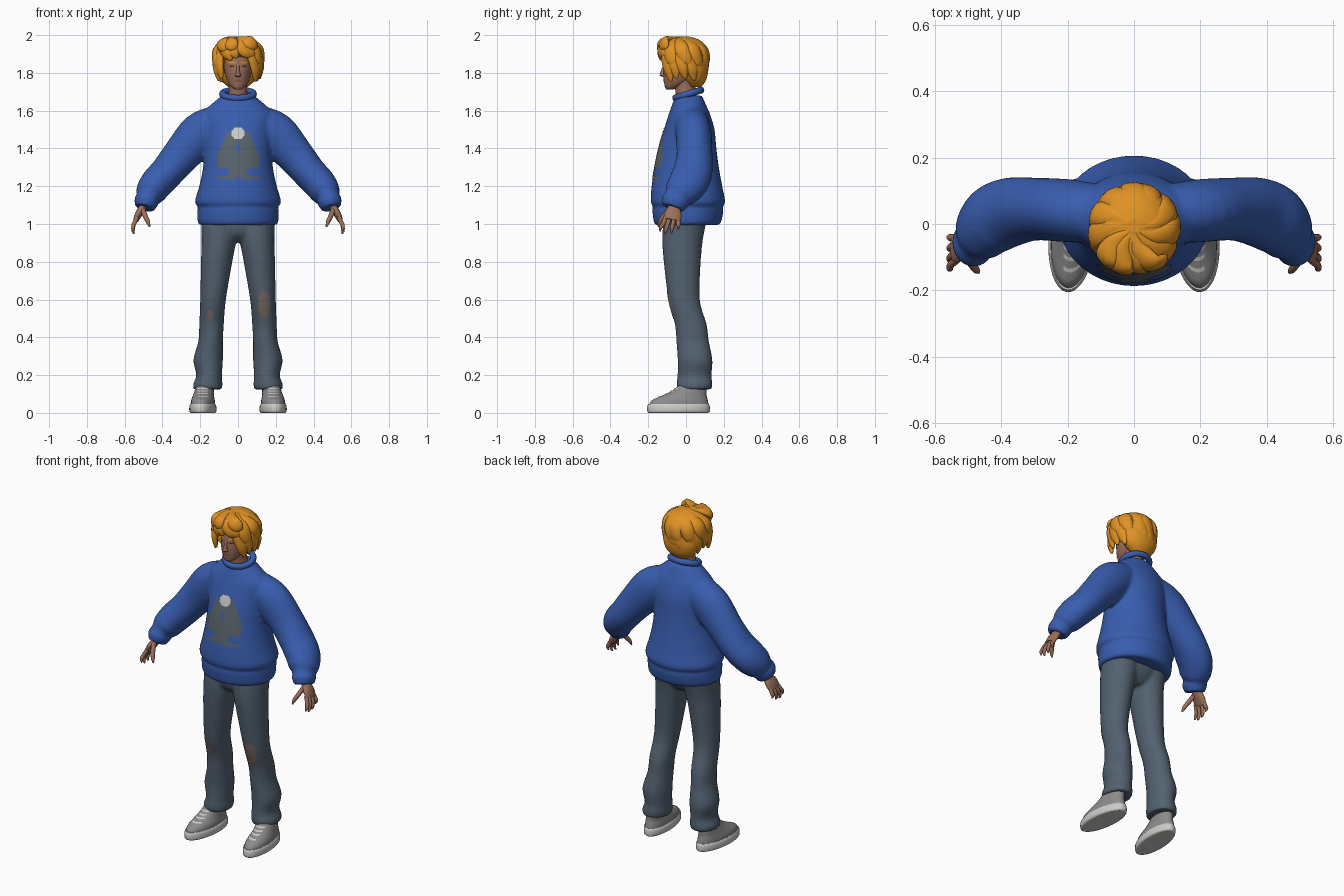
import bpy, bmesh, math, random
from mathutils import Vector, Matrix
from mathutils.bvhtree import BVHTree

random.seed(4)
if "Cube" in bpy.data.objects:
    bpy.data.objects.remove(bpy.data.objects["Cube"])


def material(name, r, g, b):
    m = bpy.data.materials.new(name)
    m.use_nodes = True
    m.diffuse_color = (r, g, b, 1)
    bsdf = next(n for n in m.node_tree.nodes if n.type == "BSDF_PRINCIPLED")
    bsdf.inputs["Base Color"].default_value = (r, g, b, 1)
    bsdf.inputs["Roughness"].default_value = 0.8
    return m


HAIR = material("orange_hair", .75, .29, .018)
BLUE = material("blue_knit", .04, .11, .43)
DENIM = material("grey_denim", .085, .12, .16)
SKIN = material("skin", .33, .16, .1)
SHOE = material("shoe_grey", .26, .26, .265)
WHITE = material("off_white", .6, .6, .58)
PRINT = material("print_grey", .1, .125, .15)
TORN = material("torn_knee", .18, .135, .12)
DARK = material("dark_brown", .06, .03, .02)
LIP = material("lip", .26, .1, .075)


def spline(rows, steps):
    """Catmull-Rom interpolation of whole rows."""
    out = []
    for i in range(len(rows) - 1):
        a, b, c, d = (rows[min(max(k, 0), len(rows) - 1)] for k in range(i - 1, i + 3))
        for s in range(steps):
            t = s / steps
            out.append([q + .5 * t * (r - p + t * (2*p - 5*q + 4*r - w + t * (3*(q - r) + w - p)))
                        for p, q, r, w in zip(a, b, c, d)])
    return out + [list(rows[-1])]


def loft(bm, rows, ref=None, n=24, steps=4):
    """Rows are x, y, z and two radii; rings lie flat unless ref is given."""
    rows = spline(rows, steps)
    rings = []
    for i, row in enumerate(rows):
        u, v = Vector((1, 0, 0)), Vector((0, 1, 0))
        if ref:
            t = Vector(rows[min(i + 1, len(rows) - 1)][:3]) - Vector(rows[max(i - 1, 0)][:3])
            u = Vector(ref).cross(t).normalized()
            v = t.normalized().cross(u)
        a, b = max(row[3], .002), max(row[4], .002)
        rings.append([bm.verts.new(Vector(row[:3]) + u * a * math.cos(k * math.tau / n)
                                   + v * b * math.sin(k * math.tau / n)) for k in range(n)])
    for r, s in zip(rings, rings[1:]):
        for k in range(n):
            bm.faces.new((r[k], r[k - 1], s[k - 1], s[k]))
    bm.faces.new(rings[0])
    bm.faces.new(rings[-1])


def finish(name, bm, mat, mirror=False, voxel=0):
    bmesh.ops.recalc_face_normals(bm, faces=bm.faces)
    for f in bm.faces:
        f.smooth = len(f.verts) == 4
    me = bpy.data.meshes.new(name)
    bm.to_mesh(me)
    bm.free()
    ob = bpy.data.objects.new(name, me)
    bpy.context.collection.objects.link(ob)
    me.materials.append(mat)
    if mirror:
        ob.modifiers.new("mirror", "MIRROR").use_mirror_merge = False
    if voxel:
        rm = ob.modifiers.new("blend", "REMESH")
        rm.mode, rm.voxel_size, rm.use_smooth_shade = "VOXEL", voxel, True
        sm = ob.modifiers.new("soften", "SMOOTH")
        sm.factor, sm.iterations = .5, 3
    return ob


def decal(name, target, mat, box, rule, step=.005, mirror=False):
    """Thin patch laid on the front of target wherever rule(x, z) holds."""
    bpy.context.view_layer.update()
    tree = BVHTree.FromObject(target, bpy.context.evaluated_depsgraph_get())
    x0, x1, z0, z1 = box
    bm, cache = bmesh.new(), {}

    def corner(i, j):
        if (i, j) not in cache:
            hit = tree.ray_cast(Vector((x0 + i * step, -1, z0 + j * step)), Vector((0, 1, 0)))
            cache[i, j] = hit[0] and bm.verts.new(hit[0] + Vector((0, -.003, .001)))
        return cache[i, j]

    for i in range(round((x1 - x0) / step)):
        for j in range(round((z1 - z0) / step)):
            if rule(x0 + (i + .5) * step, z0 + (j + .5) * step):
                quad = [corner(i, j), corner(i + 1, j), corner(i + 1, j + 1), corner(i, j + 1)]
                if all(quad):
                    bm.faces.new(quad)
    return finish(name, bm, mat, mirror)


def oval(cx, cz, rx, rz):
    return lambda x, z: ((x - cx) / rx) ** 2 + ((z - cz) / rz) ** 2 < 1


# Sweater body with ribbed hem, and puffy sleeves with cuffs
bm = bmesh.new()
loft(bm, [(0, .005, .995, .2, .165), (0, .008, 1.01, .213, .178), (0, .01, 1.07, .215, .188),
          (0, .01, 1.09, .212, .185), (0, .01, 1.12, .228, .197), (0, .005, 1.2, .205, .187),
          (0, .004, 1.3, .185, .17), (0, .008, 1.4, .178, .153), (0, .017, 1.5, .185, .134),
          (0, .018, 1.58, .19, .11), (0, .016, 1.63, .145, .09), (0, .015, 1.68, .085, .07)], n=40)
loft(bm, [(.11, .03, 1.53, .1, .09), (.2, .04, 1.475, .115, .095), (.3, .045, 1.365, .1, .095),
          (.375, .035, 1.275, .09, .105), (.43, .01, 1.215, .088, .105), (.465, -.03, 1.165, .078, .09),
          (.478, -.05, 1.14, .06, .068), (.485, -.058, 1.12, .065, .073), (.495, -.07, 1.085, .052, .06)],
     ref=(0, 1, 0))
sweater = finish("sweater", bm, BLUE, True, .009)

bpy.ops.mesh.primitive_torus_add(major_segments=40, minor_segments=12, major_radius=.082,
                                 minor_radius=.018, location=(0, .012, 1.688), rotation=(.3, 0, 0))
collar = bpy.context.object
collar.name = "collar"
collar.scale = (1, .88, 1)
collar.data.materials.append(BLUE)
bpy.ops.object.shade_smooth()

# Chest print
def badge(x, z):
    if oval(0, 1.4, .012, .02)(x, z) or oval(0, 1.48, .037, .032)(x, z):
        return False
    if z > 1.32:
        return abs(x) < min(.115, .06 + (1.48 - z) * .42)
    if z > 1.25:
        return abs(x) < .04 + abs(z - 1.28) or (abs(x) < .11 and z > 1.295)
    return .015 < abs(x) < .11 or z > 1.243

decal("chest_print", sweater, PRINT, (-.12, .12, 1.235, 1.49), badge)
decal("chest_print_cap", sweater, WHITE, (-.04, .04, 1.445, 1.515), oval(0, 1.48, .037, .032))

# Trousers: legs and hips blended together
bm = bmesh.new()
loft(bm, [(.16, .045, .125, .074, .09), (.16, .045, .15, .078, .095), (.153, .045, .2, .068, .09),
          (.158, .048, .28, .078, .092), (.145, .035, .38, .065, .086), (.14, .025, .47, .065, .084),
          (.132, -.01, .6, .068, .083), (.113, -.02, .8, .083, .098), (.1, -.018, .92, .093, .108),
          (.095, -.005, 1.02, .1, .115)])
loft(bm, [(0, -.01, .905, .08, .06), (0, -.012, .95, .16, .1), (0, -.003, 1.03, .19, .12)])
trousers = finish("trousers", bm, DENIM, True, .009)
decal("left_knee_tear", trousers, TORN, (.09, .18, .49, .65), oval(.138, .575, .034, .072))
decal("right_knee_tear", trousers, TORN, (-.17, -.12, .49, .55), oval(-.147, .52, .016, .025))

# Shoes
def foot(name, rows, mat):
    bm = bmesh.new()
    loft(bm, rows, n=32, steps=3)
    bmesh.ops.rotate(bm, verts=bm.verts, cent=(.178, .05, 0), matrix=Matrix.Rotation(.09, 3, "Z"))
    return finish(name, bm, mat, True)

foot("shoe_soles", [(.178, -.04, 0, .062, .158), (.178, -.04, .008, .07, .166),
                    (.178, -.04, .035, .07, .166), (.178, -.04, .047, .064, .16)], WHITE)
shoes = foot("shoe_uppers", [(.178, -.038, .03, .064, .16), (.178, -.034, .065, .062, .15),
                             (.178, -.01, .09, .055, .12), (.176, .02, .12, .05, .09),
                             (.172, .045, .17, .046, .06)], SHOE)
decal("laces", shoes, WHITE, (.15, .22, .084, .132),
      lambda x, z: abs(x - .187) < .026 and (z - .084) % .014 < .005, .0025, True)

# Hands
bm = bmesh.new()
side = (1, 0, 0)
loft(bm, [(.487, -.058, 1.125, .028, .024), (.505, -.063, 1.085, .034, .022),
          (.527, -.069, 1.05, .046, .019), (.542, -.075, 1.02, .044, .014)], side, 16)
for y, tip, low in ((-.108, -.135, .962), (-.086, -.108, .948), (-.063, -.075, .952), (-.042, -.04, .972)):
    loft(bm, [(.533, y, 1.035, .011, .011), (.551, (y + tip) / 2, 1.0, .0115, .0115),
              (.556, tip, low + .018, .009, .009), (.55, tip - .002, low, .004, .004)], side, 10)
loft(bm, [(.505, -.085, 1.075, .016, .014), (.49, -.118, 1.04, .014, .013),
          (.476, -.138, 1.01, .011, .011), (.468, -.146, .985, .004, .004)], side, 10)
finish("hands", bm, SKIN, True)

# Head, nose, ears and neck
bm = bmesh.new()
loft(bm, [(0, -.085, 1.713, .018, .02), (0, -.072, 1.725, .036, .04), (0, -.05, 1.75, .054, .066),
          (0, -.03, 1.79, .068, .09), (0, -.018, 1.84, .076, .1), (0, -.012, 1.88, .077, .1),
          (0, -.005, 1.93, .066, .085), (0, 0, 1.965, .03, .04)], n=32)
loft(bm, [(0, .012, 1.64, .06, .06), (0, -.002, 1.7, .049, .054), (0, -.008, 1.77, .05, .055)])
head = finish("head", bm, SKIN)
bm = bmesh.new()
loft(bm, [(0, -.114, 1.778, .01, .008), (0, -.122, 1.786, .017, .017), (0, -.12, 1.797, .012, .018),
          (0, -.116, 1.825, .008, .012), (0, -.11, 1.85, .008, .006)], n=14)
finish("nose", bm, SKIN)
decal("eyes", head, DARK, (.016, .048, 1.826, 1.842), oval(.032, 1.834, .014, .005), .002, True)
decal("eyebrows", head, HAIR, (.012, .056, 1.848, 1.86), oval(.034, 1.854, .021, .004), .002, True)
decal("lips", head, LIP, (-.026, .026, 1.75, 1.766), oval(0, 1.758, .024, .006), .002)

# Hair: solid cap plus swept, overlapping locks
bm = bmesh.new()
loft(bm, [(0, .05, 1.725, .05, .03), (0, .05, 1.76, .09, .055), (0, .042, 1.81, .112, .075),
          (0, .02, 1.86, .12, .095), (0, -.005, 1.9, .12, .122), (0, -.01, 1.94, .11, .118),
          (0, -.01, 1.975, .075, .08), (0, -.005, 1.992, .02, .02)], n=32)
finish("hair_cap", bm, HAIR)

bm = bmesh.new()
for layer, count in ((0, 17), (1, 11)):
    for k in range(count):
        a = math.tau * (k + .4 * layer + random.uniform(-.2, .2)) / count
        front = -math.sin(a + .45) > .68
        end = (1.865 if front else 1.735 + .02 * abs(math.cos(a))) + random.uniform(0, .025) + .045 * layer
        sweep = random.uniform(.45, .75)
        rows = []
        for t, width in ((0, .012), (.2, .03), (.45, .04), (.75, .034), (.92, .02), (1, .004)):
            ang = a + sweep * t
            rad = .015 + .108 * min(1, 1.9 * t) ** .75 + .004 * layer
            if t > .7 and not front:
                rad -= (.1 if math.sin(a) > .3 else .03) * (t - .7)
            z = 1.982 - (1.982 - end) * t ** 1.35
            rows.append((rad * math.cos(ang), rad * math.sin(ang) - .014, z, width, .006 + width * .32))
        loft(bm, rows, (math.cos(a + .3), math.sin(a + .3), .35), 10, 4)
finish("hair_locks", bm, HAIR)
